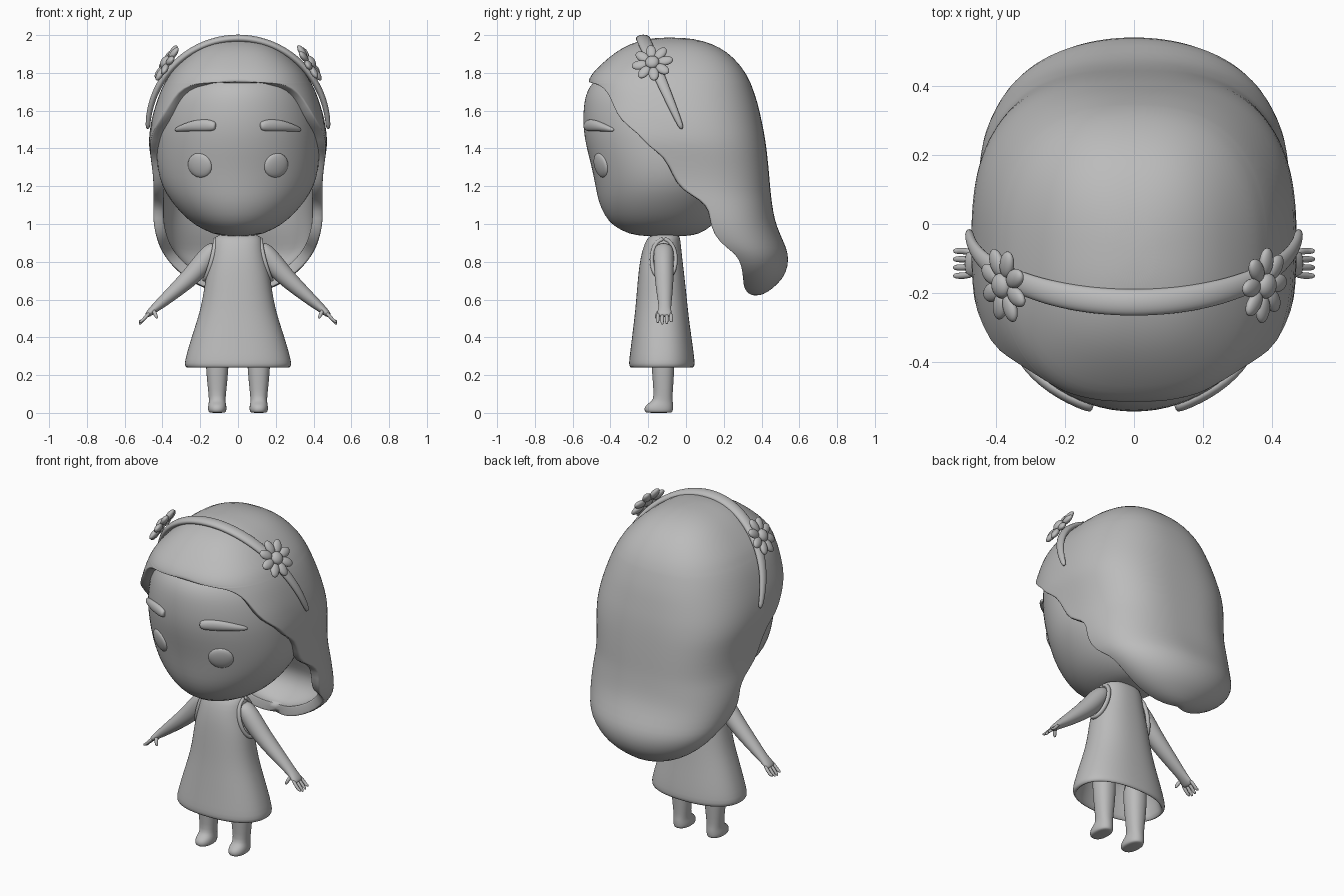
import bpy, bmesh, math
from mathutils import Vector

mat = bpy.data.materials.new("plain_grey")
mat.diffuse_color = (0.5, 0.5, 0.5, 1)


def finish(name, bm, recalc=True, subdiv=1, solid=0):
    bmesh.ops.remove_doubles(bm, verts=bm.verts, dist=0.0005)
    if recalc:
        bmesh.ops.recalc_face_normals(bm, faces=bm.faces)
    for f in bm.faces:
        f.smooth = True
    me = bpy.data.meshes.new(name)
    bm.to_mesh(me)
    bm.free()
    me.materials.append(mat)
    ob = bpy.data.objects.new(name, me)
    bpy.context.collection.objects.link(ob)
    if solid:
        m = ob.modifiers.new("thickness", 'SOLIDIFY')
        m.thickness, m.offset = solid, -1
    if subdiv:
        m = ob.modifiers.new("smooth", 'SUBSURF')
        m.levels = m.render_levels = subdiv
    return ob


def grid(bm, rows, closed):
    vs = [[bm.verts.new(p) for p in r] for r in rows]
    n = len(rows[0])
    for a, b in zip(vs, vs[1:]):
        for i in range(n if closed else n - 1):
            j = (i + 1) % n
            bm.faces.new((a[i], b[i], b[j], a[j]))
    return vs


def oval(t, z, a, yf, yb, n, cx=0):
    """Point on a rounded horizontal section; t = 0 faces front."""
    s, c = math.sin(t), math.cos(t)
    e = 2 / n
    return (cx + a * math.copysign(abs(s) ** e, s),
            (yf + yb) / 2 - (yb - yf) / 2 * math.copysign(abs(c) ** e, c), z)


def loft(name, rows, n=2.0, cx=0, seg=32):
    bm = bmesh.new()
    vs = grid(bm, [[oval(math.tau * i / seg, *r, n, cx) for i in range(seg)] for r in rows], True)
    bm.faces.new(vs[0])
    bm.faces.new(vs[-1])
    return finish(name, bm)


def tube(name, pts, up, seg=12):
    """Sweep ovals along pts of (centre, radius along up, other radius)."""
    bm, rows = bmesh.new(), []
    cs = [Vector(p[0]) for p in pts]
    for k, (c, ru, rv) in enumerate(pts):
        t = (cs[min(k + 1, len(cs) - 1)] - cs[max(k - 1, 0)]).normalized()
        u = Vector(up)
        u = (u - t * u.dot(t)).normalized()
        v = t.cross(u)
        rows.append([cs[k] + u * ru * math.cos(math.tau * i / seg)
                     + v * rv * math.sin(math.tau * i / seg) for i in range(seg)])
    vs = grid(bm, rows, True)
    bm.faces.new(vs[0])
    bm.faces.new(vs[-1])
    return finish(name, bm)


def blob(name, loc, axes, size):
    """Ellipsoid with its own three axes."""
    bm = bmesh.new()
    bmesh.ops.create_uvsphere(bm, u_segments=20, v_segments=12, radius=1)
    for v in bm.verts:
        p = v.co.copy()
        v.co = Vector(loc) + sum((axes[i] * p[i] * size[i] for i in range(3)), Vector())
    return finish(name, bm, subdiv=0)


def frame(normal):
    w = Vector(normal).normalized()
    u = Vector((0, 0, 1)).cross(w).normalized()
    return u, w.cross(u), w


# Head: z, half width, front y, back y
loft("head", [
    (.935, .06, -.22, .0), (.945, .13, -.30, .07), (.99, .225, -.39, .14), (1.05, .295, -.435, .19),
    (1.12, .355, -.465, .23), (1.2, .405, -.48, .27), (1.3, .43, -.50, .30), (1.4, .433, -.527, .32),
    (1.5, .43, -.546, .33), (1.6, .41, -.545, .32), (1.66, .392, -.537, .31), (1.7, .37, -.525, .29),
    (1.74, .345, -.503, .26), (1.79, .285, -.45, .18), (1.86, .12, -.22, .04)], seg=40)

# Hair shell: z, half width, front y, back y, y where the hairline starts
hair = [
    (1.988, 0, -.09, -.09, -.09), (1.982, .09, -.2, .04, -.2), (1.955, .18, -.295, .14, -.295),
    (1.91, .25, -.375, .22, -.375), (1.85, .315, -.445, .28, -.445), (1.8, .357, -.495, .315, -.495),
    (1.77, .375, -.512, .331, -.512), (1.752, .3855, -.519, .3395, -.519),
    (1.748, .3877, -.52, .3412, -.51), (1.744, .3898, -.521, .343, -.496),
    (1.737, .3935, -.523, .346, -.464), (1.7, .412, -.532, .36, -.418),
    (1.63, .437, -.54, .383, -.39), (1.55, .46, -.55, .4, -.355), (1.48, .472, -.55, .415, -.255),
    (1.41, .472, -.53, .425, -.205), (1.36, .464, -.51, .431, -.12), (1.26, .449, -.475, .441, -.075),
    (1.18, .447, -.43, .447, -.03), (1.13, .449, -.38, .453, .075), (1.07, .45, -.3, .461, .125),
    (.99, .448, -.19, .478, .125), (.9, .425, -.08, .52, .17), (.845, .398, .02, .541, .26),
    (.78, .352, .1, .542, .293), (.71, .275, .17, .515, .30), (.655, .175, .25, .455, .305),
    (.627, .08, .31, .41, .335), (.62, 0, .365, .365, .365)]
N, bm, rows = 56, bmesh.new(), []
for z, a, yf, yb, ys in hair:
    n = 2.5 + .35 * max(0, 1 - abs(z - 1.3) / .35)       # fuller behind the cheeks
    n -= .5 * min(1, max(0, (1.05 - z) / .25))           # rounder at the tip
    half = max((yb - yf) / 2, 1e-6)
    k = max(-1, min(1, ((yf + yb) / 2 - ys) / half))
    t0 = math.acos(math.copysign(abs(k) ** (n / 2), k)) if a and ys > yf else 0
    p = max(1, min(3, 2.5 / max(t0, .01)))
    half_row = [math.pi * i * 2 / N + t0 * (1 - i * 2 / N) ** p for i in range(N // 2 + 1)]
    ts = half_row + [math.tau - t for t in half_row[-2::-1]]
    rows.append([oval(t, z, a, yf, yb, n) for t in ts])
grid(bm, rows, False)
finish("hair", bm, recalc=False, solid=.055)

# Hair band, narrow at both ends
band = []
for i in range(-16, 17):
    t = i / 16 * math.pi / 2
    w = abs(math.cos(t)) ** .7
    z = 1.5 + .482 * math.cos(t)
    band.append(((.478 * math.sin(t), -.02 - .43 * (z - 1.5), z), .012 + .028 * w, .012 + .01 * w))
tube("hair_band", band, (0, 1, 0))

# Dress with an open, rolled hem
loft("dress", [
    (.945, .085, -.165, -.05), (.938, .122, -.195, -.033), (.9, .132, -.22, -.028), (.82, .145, -.242, -.02),
    (.74, .168, -.252, -.01), (.65, .18, -.26, 0), (.55, .198, -.268, .01), (.45, .23, -.28, .022),
    (.35, .262, -.292, .037), (.275, .282, -.302, .046), (.25, .283, -.302, .046), (.236, .27, -.292, .036),
    (.246, .255, -.277, .022), (.36, .235, -.262, .01), (.48, .19, -.24, -.02)], n=2.3, seg=40)

for s, side in ((-1, "left"), (1, "right")):
    # Leg and foot
    loft(side + "_leg", [
        (0, .036, -.205, -.082), (.004, .047, -.218, -.07), (.025, .05, -.222, -.068),
        (.045, .047, -.21, -.068), (.06, .044, -.182, -.07), (.085, .045, -.17, -.072),
        (.16, .053, -.176, -.066), (.26, .062, -.183, -.06), (.42, .066, -.19, -.055)],
        n=2.2, cx=s * .11, seg=24)

    # Armhole rim on the dress
    rim = []
    for i in range(25):
        t = math.tau * i / 24
        z = .812 + .108 * math.cos(t)
        rim.append(((s * (.122 + .26 * (.92 - z) - .012 * abs(math.sin(t))),
                     -.118 + .064 * math.sin(t), z), .014, .012))
    tube(side + "_armhole", rim, (1, 0, 0), 8)

    # Arm, palm and fingers
    tube(side + "_arm", [
        ((s * .11, -.118, .885), .04, .03), ((s * .135, -.118, .86), .055, .05),
        ((s * .18, -.118, .80), .055, .058), ((s * .24, -.116, .73), .052, .052),
        ((s * .32, -.114, .657), .046, .042), ((s * .40, -.112, .588), .037, .031),
        ((s * .438, -.112, .556), .033, .024), ((s * .46, -.114, .537), .038, .02),
        ((s * .478, -.115, .52), .039, .016), ((s * .486, -.115, .512), .028, .009)], (0, 1, 0), 16)
    for i in range(4):
        y = -.15 + i * .024
        tip = .464 + .01 * abs(i - 1.3)
        tube(f"{side}_finger_{i + 1}", [
            ((s * .465, y * .85 - .017, .532), .01, .01), ((s * .49, y, .507), .0105, .01),
            ((s * .508, y, .486), .01, .009), ((s * .519, y, tip + .006), .008, .007),
            ((s * .522, y, tip), .004, .004)], (0, 1, 0), 8)
    tube(side + "_thumb", [
        ((s * .448, -.135, .545), .014, .012), ((s * .438, -.152, .522), .012, .011),
        ((s * .431, -.158, .506), .009, .009), ((s * .428, -.159, .5), .004, .004)], (0, 1, 0), 8)

    # Eye
    blob(side + "_eye", (s * .202, -.45, 1.31), frame((s * .45, -.87, -.24)), (.07, .067, .02))

    # Eyebrow, following the forehead and tapering outwards
    brow = []
    for x, z, h in ((.118, 1.517, .014), (.125, 1.518, .026), (.16, 1.523, .033), (.21, 1.522, .032),
                    (.26, 1.516, .026), (.305, 1.505, .017), (.327, 1.499, .011), (.333, 1.497, .004)):
        y = -.101 - .445 * math.sqrt(1 - (x / .43) ** 2)
        brow.append(((s * x, y, z), h, min(h, .02)))
    tube(side + "_eyebrow", brow, (0, 0, 1))

    # Flower on the band
    c = Vector((s * .378, -.178, 1.853))
    u, v, w = frame((s * .83, -.15, .53))
    blob(side + "_flower_centre", c + w * .008, (u, v, w), (.037, .037, .024))
    for i in range(8):
        t = math.tau * (i + .25) / 8
        d = u * math.cos(t) + v * math.sin(t)
        blob(f"{side}_petal_{i + 1}", c + d * .069, (d, w.cross(d), w), (.042, .027, .017))
